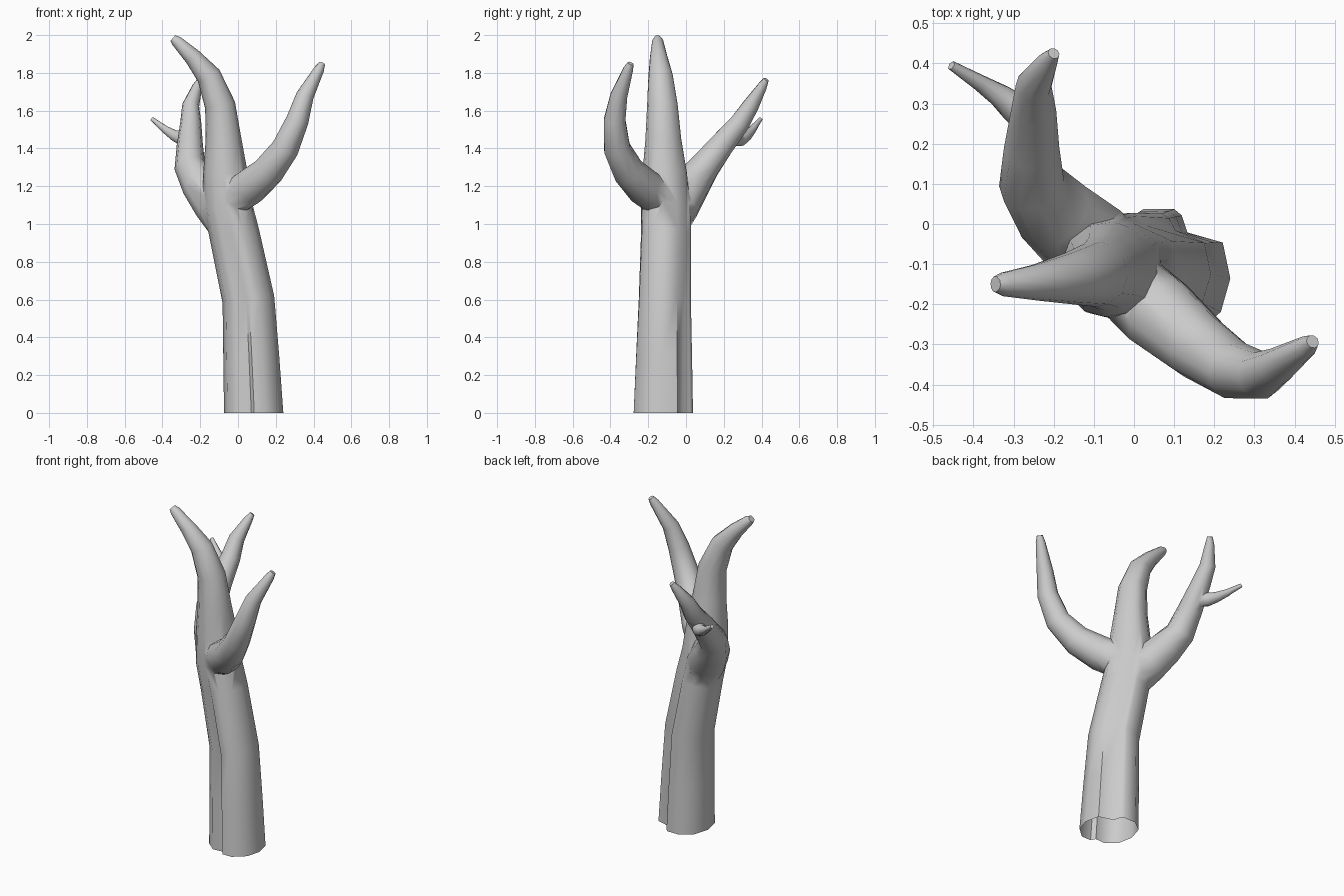
import bpy, bmesh
from math import sin, cos, tau, atan2, radians
from mathutils import Vector

if "Cube" in bpy.data.objects:
    bpy.data.objects.remove(bpy.data.objects["Cube"])

# Trunk cross-section (unit half-size) with two bark grooves
BARK = [(1, -.1), (.88, .47), (.32, .63), (.23, .9), (.11, 1), (-.38, 1), (-.82, .67),
        (-1, .07), (-.88, -.53), (-.5, -.85), (-.08, -.82), (.02, -1), (.42, -1), (.85, -.63)]
ROUND = [(cos(tau * i / 10), sin(tau * i / 10)) for i in range(10)]


def tube(name, path, section=ROUND, groove=None):
    """Loft a section along (x, y, z, radius) points, capped at both ends."""
    bm = bmesh.new()
    pts = [Vector(p[:3]) for p in path]
    rings = []
    for i, (p, row) in enumerate(zip(pts, path)):
        d = (pts[min(i + 1, len(pts) - 1)] - pts[max(i - 1, 0)]).normalized()
        if p.z == 0:
            d = Vector((0, 0, 1))
        turn = Vector((0, 0, 1)).rotation_difference(d)
        ring = []
        for x, y in section:
            if groove:
                a = atan2(y, x)
                g = groove[i]
                x, y = x * g + cos(a) * (1 - g), y * g + sin(a) * (1 - g)
            ring.append(bm.verts.new(p + turn @ Vector((x, y, 0)) * row[3]))
        rings.append(ring)
    n = len(section)
    for a, b in zip(rings, rings[1:]):
        for k in range(n):
            bm.faces.new((a[k], a[(k + 1) % n], b[(k + 1) % n], b[k]))
    bm.faces.new(rings[0][::-1])
    bm.faces.new(rings[-1])
    bmesh.ops.recalc_face_normals(bm, faces=bm.faces)
    mesh = bpy.data.meshes.new(name)
    bm.to_mesh(mesh)
    bm.free()
    ob = bpy.data.objects.new(name, mesh)
    bpy.context.collection.objects.link(ob)
    return ob


# Trunk running on into the tall middle limb
tree = tube("tree_trunk", [
    (.083, -.12, 0, .157), (.07, -.116, .3, .148), (.055, -.112, .6, .138),
    (-.02, -.105, .95, .133), (-.055, -.108, 1.1, .13), (-.067, -.113, 1.27, .118),
    (-.077, -.12, 1.45, .095), (-.095, -.125, 1.63, .081), (-.155, -.135, 1.785, .065),
    (-.24, -.145, 1.885, .046), (-.325, -.15, 1.968, .03), (-.345, -.15, 1.984, .02)],
    BARK, [1, .9, .75, .5, .2, 0, 0, 0, 0, 0, 0, 0])

# Side limbs and twig
limbs = [
    tube("right_limb", [
        (-.03, -.14, 1.13, .095), (.06, -.22, 1.195, .1), (.16, -.305, 1.28, .086),
        (.25, -.365, 1.40, .073), (.315, -.378, 1.55, .06), (.355, -.355, 1.68, .047),
        (.43, -.305, 1.82, .027), (.445, -.293, 1.85, .017)]),
    tube("left_limb", [
        (-.065, -.085, 1.0, .1), (-.12, -.04, 1.1, .115), (-.2, .03, 1.21, .102),
        (-.255, .1, 1.305, .083), (-.255, .19, 1.42, .069), (-.25, .285, 1.535, .056),
        (-.25, .345, 1.63, .045), (-.215, .405, 1.73, .026), (-.2, .425, 1.765, .015)]),
    tube("twig", [
        (-.25, .24, 1.45, .035), (-.295, .29, 1.452, .04), (-.335, .32, 1.468, .03),
        (-.385, .352, 1.5, .021), (-.455, .395, 1.555, .012)]),
]

# Merge limbs into the trunk
bpy.context.view_layer.objects.active = tree
tree.select_set(True)
for limb in limbs:
    mod = tree.modifiers.new("join", 'BOOLEAN')
    mod.operation = 'UNION'
    mod.solver = 'EXACT'
    mod.object = limb
    bpy.ops.object.modifier_apply(modifier=mod.name)
    bpy.data.objects.remove(limb)

# Open underside, softened crotches
bm = bmesh.new()
bm.from_mesh(tree.data)
bmesh.ops.delete(bm, geom=[f for f in bm.faces if all(v.co.z < 1e-4 for v in f.verts)],
                 context='FACES')
bmesh.ops.remove_doubles(bm, verts=bm.verts, dist=.008)
bm.to_mesh(tree.data)
bm.free()
bpy.ops.object.shade_smooth_by_angle(angle=radians(55))
